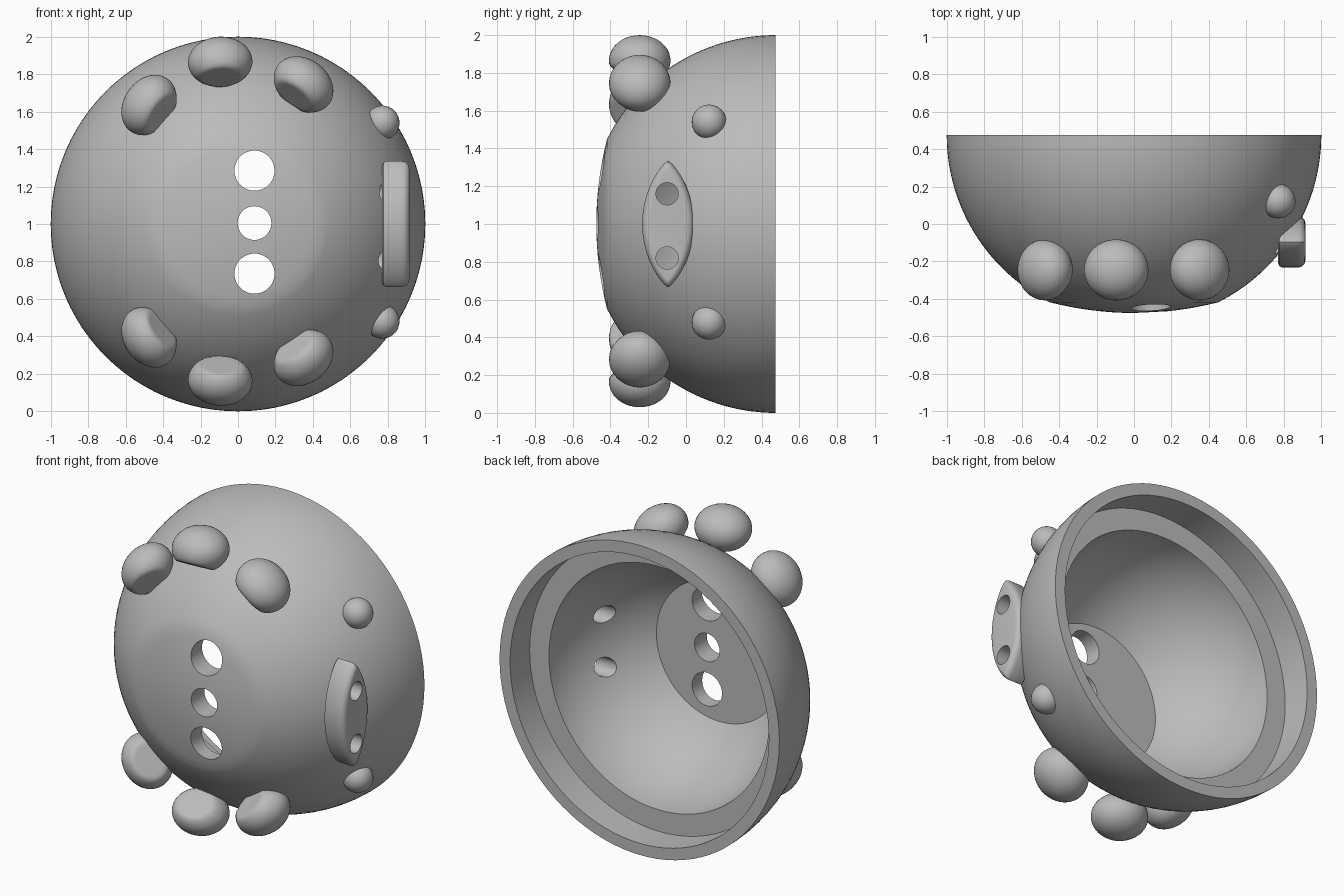
import bpy, bmesh, math
from mathutils import Matrix, Vector

cube = bpy.data.objects.get("Cube")
if cube:
    bpy.data.objects.remove(cube)

grey = bpy.data.materials.new("plain grey")
grey.use_nodes = True
COLOUR = (0.5, 0.5, 0.5, 1)
grey.diffuse_color = COLOUR
grey.node_tree.nodes["Principled BSDF"].inputs["Base Color"].default_value = COLOUR

BACK = 0.475  # y of the open rim


def add_object(name, bm):
    bmesh.ops.recalc_face_normals(bm, faces=bm.faces)
    mesh = bpy.data.meshes.new(name)
    bm.to_mesh(mesh)
    bm.free()
    mesh.materials.append(grey)
    obj = bpy.data.objects.new(name, mesh)
    bpy.context.collection.objects.link(obj)
    return obj


def activate(obj):
    bpy.ops.object.select_all(action="DESELECT")
    obj.select_set(True)
    bpy.context.view_layer.objects.active = obj


def smooth(obj, angle=35):
    activate(obj)
    bpy.ops.object.shade_smooth_by_angle(angle=math.radians(angle))


def drill(obj, centre, radius, length, axis):
    """Cut a round hole along the x or y axis."""
    bm = bmesh.new()
    bmesh.ops.create_cone(bm, cap_ends=True, segments=48, radius1=radius,
                          radius2=radius, depth=length)
    turn = Matrix.Rotation(math.pi / 2, 4, "Y" if axis == "X" else "X")
    bmesh.ops.transform(bm, verts=bm.verts, matrix=Matrix.Translation(centre) @ turn)
    cutter = add_object("hole_cutter", bm)
    cutter.hide_render = True
    mod = obj.modifiers.new("hole", "BOOLEAN")
    mod.operation, mod.solver, mod.object = "DIFFERENCE", "EXACT", cutter
    activate(obj)
    bpy.ops.object.modifier_apply(modifier=mod.name)
    bpy.data.objects.remove(cutter)


# Shell: (radius, depth) profile turned about the y axis
CAP = 0.45
cap_depth = math.sqrt(1 - CAP ** 2)
profile = [(CAP * i / 8, cap_depth + 0.057 * (1 - (i / 8) ** 2)) for i in range(8)]
start = math.asin(CAP)
for i in range(29):
    a = start + (math.pi / 2 - start) * i / 28
    profile.append((math.sin(a), math.cos(a)))
profile += [(0.925, 0), (0.925, 0.2)]
INNER, INNER_DEPTH = 0.787, 0.17
first, last = math.acos(0.03 / INNER), math.asin(CAP / INNER)
for i in range(21):
    a = first + (last - first) * i / 20
    profile.append((INNER * math.sin(a), INNER_DEPTH + INNER * math.cos(a)))
profile.append((0, profile[-1][1]))

bm = bmesh.new()
line = [bm.verts.new((r, BACK - d, 1)) for r, d in profile]
edges = [bm.edges.new(pair) for pair in zip(line, line[1:])]
bmesh.ops.spin(bm, geom=line + edges, cent=(0, 0, 1), axis=(0, 1, 0),
               angle=2 * math.pi, steps=96, use_merge=True)
bmesh.ops.remove_doubles(bm, verts=bm.verts, dist=0.0005)
shell = add_object("shell", bm)

# Side plate: pointed oval built from stacked, inset rings
HALF_W, HALF_H, STEPS = 0.137, 0.335, 20
outline = []
for side in (1, -1):
    for i in range(STEPS):
        t = -side * math.cos(math.pi * i / STEPS)
        outline.append((side * HALF_W * (1 - t * t) ** 0.8, HALF_H * t))
layers = [(0.77, 0.02), (0.777, 0.006), (0.79, 0)]
layers += [(0.875 + 0.04 * math.sin(a), 0.04 * (1 - math.cos(a)))
           for a in (math.pi / 2 * k / 6 for k in range(7))]
bm = bmesh.new()
rings = [[bm.verts.new((x, -0.095 + y * (1 - inset / HALF_W), 1 + z * (1 - inset / HALF_H)))
          for y, z in outline] for x, inset in layers]
for low, high in zip(rings, rings[1:]):
    for i in range(len(outline)):
        j = (i + 1) % len(outline)
        bm.faces.new((low[i], low[j], high[j], high[i]))
bm.faces.new(rings[0])
bm.faces.new(rings[-1])
plate = add_object("side_plate", bm)

# Three front holes, and two side holes through plate and shell
for z, radius in ((1.285, 0.107), (1.005, 0.09), (0.735, 0.107)):
    drill(shell, (0.088, -0.4, z), radius, 0.5, "Y")
for z in (1.16, 0.82):
    for part in (shell, plate):
        drill(part, (0.8, -0.1, z), 0.059, 0.6, "X")
smooth(shell)
smooth(plate)


# Large pads: squashed balls with a flattened inner side
def pad(name, x, z, angle, flip):
    bm = bmesh.new()
    bmesh.ops.create_uvsphere(bm, u_segments=40, v_segments=24, radius=1)
    bmesh.ops.scale(bm, vec=(0.135, 0.163, 0.172), verts=bm.verts)
    facet, limit = Vector((-0.87, -0.5, 0)), 0.105
    for v in bm.verts:
        over = v.co.dot(facet) - limit
        if over > 0:
            v.co -= facet * over
    place = Matrix.Translation((x, -0.245, z)) @ Matrix.Rotation(-math.radians(angle), 4, "Y")
    if flip:  # lower pads mirror the upper ones
        place = Matrix.Translation((0, 0, 2.03)) @ Matrix.Diagonal((1, 1, -1, 1)) @ place
    bmesh.ops.transform(bm, verts=bm.verts, matrix=place)
    smooth(add_object(name, bm), 60)


for label, x, z, angle in (("left", 0.35, 1.745, 52), ("middle", -0.095, 1.865, 93),
                           ("right", -0.475, 1.635, 146)):
    pad("upper_pad_" + label, x, z, angle, False)
    pad("lower_pad_" + label, x, z, angle, True)

# Small side knobs
for name, z in (("upper_knob", 1.54), ("lower_knob", 0.48)):
    bm = bmesh.new()
    bmesh.ops.create_uvsphere(bm, u_segments=32, v_segments=20, radius=0.092)
    bmesh.ops.translate(bm, vec=(0.77, 0.122, z), verts=bm.verts)
    smooth(add_object(name, bm), 60)
